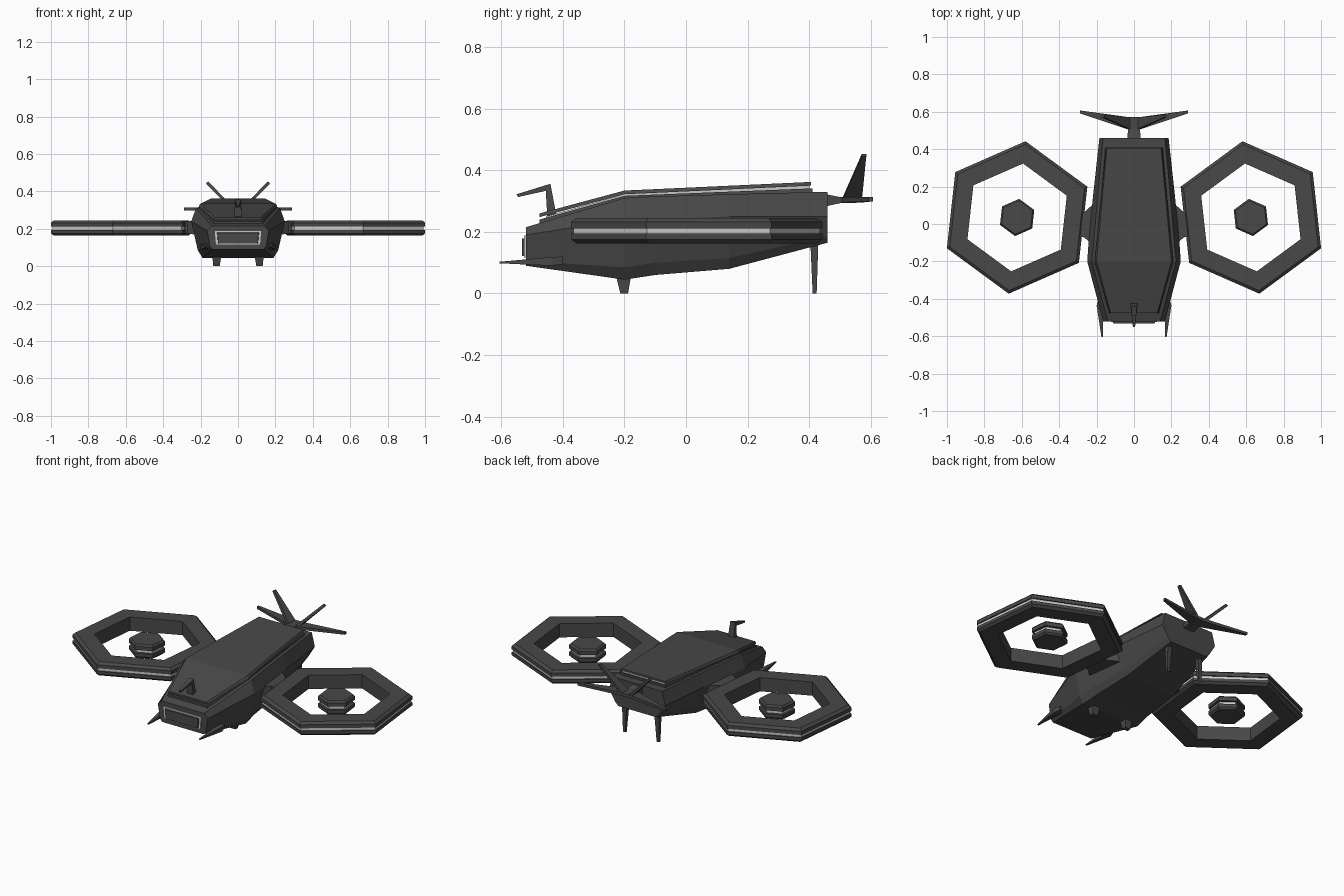
import bpy, bmesh
from math import cos, sin, radians

if "Cube" in bpy.data.objects:
    bpy.data.objects.remove(bpy.data.objects["Cube"])

dark = bpy.data.materials.new("dark_grey")
dark.diffuse_color = (0.065, 0.065, 0.065, 1)
dark.use_nodes = True
dark.node_tree.nodes["Principled BSDF"].inputs["Base Color"].default_value = dark.diffuse_color


def make(name, rings, closed=False, light=False):
    """Bridge equal-length point loops; cap the ends unless closed."""
    bm = bmesh.new()
    loops = [[bm.verts.new(p) for p in ring] for ring in rings]
    n = len(loops[0])
    pairs = list(zip(loops, loops[1:])) + ([(loops[-1], loops[0])] if closed else [])
    for a, b in pairs:
        for i in range(n):
            j = (i + 1) % n
            bm.faces.new((a[i], a[j], b[j], b[i]))
    if not closed:
        bm.faces.new(loops[0])
        bm.faces.new(loops[-1])
    bmesh.ops.recalc_face_normals(bm, faces=bm.faces)
    me = bpy.data.meshes.new(name)
    bm.to_mesh(me)
    bm.free()
    ob = bpy.data.objects.new(name, me)
    bpy.context.collection.objects.link(ob)
    if not light:
        me.materials.append(dark)
    return ob


def hull(name, sections, light=False):
    """Loft mirrored half-profiles (x, z) along y."""
    rings = []
    for y, half in sections:
        pts = half + [(-x, z) for x, z in reversed(half)]
        rings.append([(x, y, z) for x, z in pts])
    return make(name, rings, light=light)


def hexagon(s, r, z):
    return [(s * (0.625 - r * cos(radians(23.7 + 60 * k))),
             0.035 + r * sin(radians(23.7 + 60 * k)), z) for k in range(6)]


def rect(x0, x1, y0, y1, z):
    return [(x0, y0, z), (x1, y0, z), (x1, y1, z), (x0, y1, z)]


# Faceted fuselage
hull("fuselage", [
    (-0.52, [(.135, .09), (.15, .105), (.165, .19), (.14, .215)]),
    (-0.20, [(.19, .045), (.215, .085), (.25, .24), (.225, .31)]),
    (-0.10, [(.18, .06), (.205, .10), (.243, .24), (.215, .315)]),
    (0.14, [(.165, .08), (.185, .115), (.22, .25), (.195, .322)]),
    (0.46, [(.125, .165), (.145, .185), (.185, .25), (.165, .33)])])

# Roof plate above a light strip
hull("roof_strip", [(-.455, [(.12, .22), (.12, .25)]),
                    (-.20, [(.195, .30), (.195, .322)]),
                    (.40, [(.14, .32), (.14, .352)])], light=True)
hull("roof_base", [(-.475, [(.135, .215), (.13, .24)]),
                   (-.20, [(.21, .30), (.205, .317)]),
                   (.41, [(.155, .32), (.15, .341)])])
hull("roof_plate", [(-.475, [(.13, .248), (.125, .26)]),
                    (-.20, [(.21, .322), (.20, .334)]),
                    (.405, [(.15, .35), (.145, .362)])])

# Nose panel with a light frame
hull("nose_frame", [(-.525, [(.118, .117), (.124, .188)]),
                    (-.50, [(.118, .117), (.124, .188)])], light=True)
hull("nose_panel", [(-.533, [(.105, .122), (.11, .178)]),
                    (-.50, [(.112, .122), (.118, .182)])])

# Hooked antenna
hook = [(-.55, .322), (-.44, .356), (-.42, .25), (-.45, .245), (-.455, .333), (-.545, .313)]
wid = [.006, .016, .02, .02, .016, .006]
make("antenna", [[(s * w, y, z) for (y, z), w in zip(hook, wid)] for s in (-1, 1)])

# Tail boom
hull("tail_boom", [(.44, [(.035, .28), (.035, .325)]),
                   (.50, [(.033, .293), (.033, .313)]),
                   (.572, [(.033, .295), (.033, .313)])])

ring_profile = [(.29, .163), (.29, .245), (.393, .245), (.41, .232), (.41, .211),
                (.397, .211), (.397, .194), (.41, .194), (.41, .176), (.393, .163)]
band_profile = [(.38, .193), (.38, .212), (.402, .212), (.402, .193)]
hub_profile = [(.09, .163), (.10, .173), (.10, .193), (.08, .193),
               (.08, .213), (.10, .213), (.10, .235), (.09, .245)]

for s, side in ((-1, "left"), (1, "right")):
    # Hexagonal rotor: duct, light band, floating hub
    make(side + "_duct", [hexagon(s, r, z) for r, z in ring_profile], closed=True)
    make(side + "_duct_band", [hexagon(s, r, z) for r, z in band_profile], closed=True, light=True)
    make(side + "_hub", [hexagon(s, r, z) for r, z in hub_profile])
    make(side + "_hub_band", [hexagon(s, .084, z) for z in (.192, .214)], light=True)

    # Arm between fuselage and duct
    make(side + "_arm", [[(s * x, y0, z0), (s * x, y1, z0), (s * x, y1, z1), (s * x, y0, z1)]
                         for x, y0, y1, z0, z1 in ((.18, -.14, .14, .16, .25),
                                                   (.27, -.07, .06, .175, .24),
                                                   (.33, -.07, .06, .175, .24))])

    # Front spike
    make(side + "_front_spike", [
        [(s * x0, y, z0), (s * x1, y, z0), (s * x1, y, z1), (s * x0, y, z1)]
        for y, x0, x1, z0, z1 in ((-.40, .14, .19, .095, .12),
                                  (-.435, .165, .20, .09, .118),
                                  (-.605, .166, .174, .098, .103))])

    # Short front leg and long rear leg
    make(side + "_front_leg", [rect(s * .088, s * .138, -.228, -.178, .06),
                               rect(s * .098, s * .132, -.213, -.188, 0)])
    make(side + "_rear_leg", [rect(s * .09, s * .122, .403, .43, .18),
                              rect(s * .103, s * .119, .411, .424, 0)])

    # Tail fins: steep upper and flat lower
    make(side + "_upper_fin", [
        [(s * (x - .007), y0, z + .004), (s * (x + .007), y0, z - .004),
         (s * (x + .007), y1, z - .004), (s * (x - .007), y1, z + .004)]
        for x, y0, y1, z in ((.02, .505, .57, .30), (.166, .57, .585, .448))])
    make(side + "_lower_fin", [
        [(s * x, y0, z - t), (s * x, y1, z - t), (s * x, y1, z + t), (s * x, y0, z + t)]
        for x, y0, y1, z, t in ((.02, .502, .57, .304, .009), (.29, .592, .607, .306, .007))])
